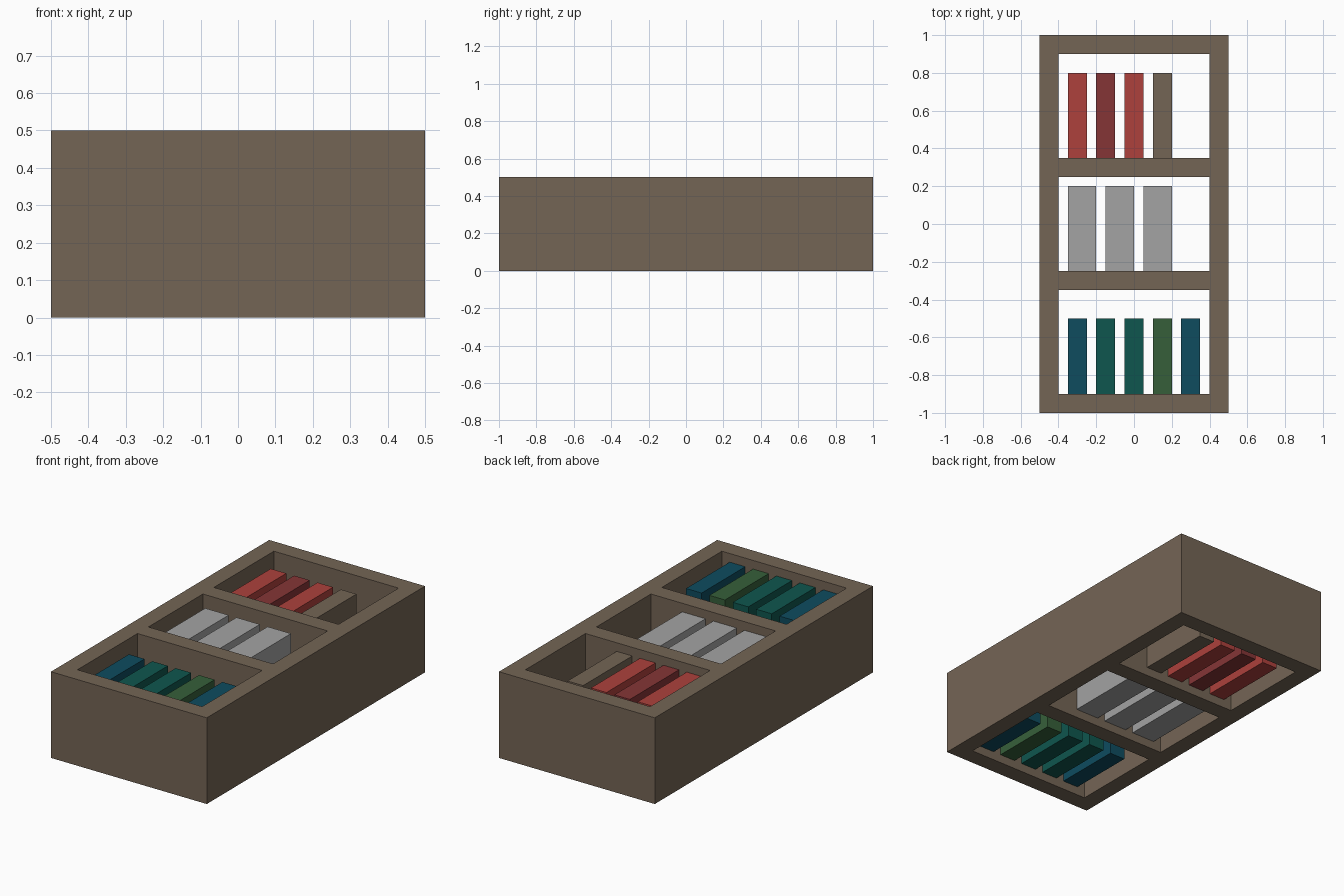
import bpy, bmesh

if "Cube" in bpy.data.objects:
    bpy.data.objects.remove(bpy.data.objects["Cube"])


def material(name, rgb):
    # sRGB 0-255 to linear diffuse colour
    lin = [((c / 255 + 0.055) / 1.055) ** 2.4 if c > 10 else c / 255 / 12.92 for c in rgb]
    m = bpy.data.materials.new(name)
    m.diffuse_color = (*lin, 1)
    m.use_nodes = True
    m.node_tree.nodes["Principled BSDF"].inputs["Base Color"].default_value = m.diffuse_color
    return m


brown = material("brown wood", (116, 101, 85))
red = material("red", (173, 65, 60))
maroon = material("dark red", (133, 53, 54))
grey = material("grey", (163, 163, 163))
blue = material("deep blue", (14, 76, 95))
teal = material("teal", (15, 86, 78))
green = material("green", (54, 95, 58))


def add_object(name, bm, mat):
    bmesh.ops.recalc_face_normals(bm, faces=bm.faces[:])
    me = bpy.data.meshes.new(name)
    bm.to_mesh(me)
    bm.free()
    me.materials.append(mat)
    ob = bpy.data.objects.new(name, me)
    bpy.context.collection.objects.link(ob)
    return ob


def box(name, x0, x1, y0, y1, z0, z1, mat):
    bm = bmesh.new()
    bmesh.ops.create_cube(bm, size=1)
    for v in bm.verts:
        v.co = (x1 if v.co.x > 0 else x0, y1 if v.co.y > 0 else y0, z1 if v.co.z > 0 else z0)
    add_object(name, bm, mat)


# Frame: a grid of cells, leaving the three open compartments, extruded upward
xs = [-0.5, -0.4, 0.4, 0.5]
ys = [-1, -0.9, -0.35, -0.25, 0.25, 0.35, 0.9, 1]
bm = bmesh.new()
grid = [[bm.verts.new((x, y, 0)) for y in ys] for x in xs]
for i in range(3):
    for j in range(7):
        if i == 1 and j % 2 == 1:
            continue
        bm.faces.new((grid[i][j], grid[i + 1][j], grid[i + 1][j + 1], grid[i][j + 1]))
ext = bmesh.ops.extrude_face_region(bm, geom=bm.faces[:], use_keep_orig=True)
top = [g for g in ext["geom"] if isinstance(g, bmesh.types.BMVert)]
bmesh.ops.translate(bm, verts=top, vec=(0, 0, 0.5))
add_object("shelf_frame", bm, brown)

# Books: shelf name, bottom y, top y, width, colours
rows = [
    ("lower_book", -0.9, -0.5, 0.10, [blue, teal, teal, green, blue]),
    ("middle_book", -0.25, 0.2, 0.15, [grey] * 3),
    ("upper_book", 0.35, 0.8, 0.10, [red, maroon, red, brown]),
]
for name, y0, y1, w, colours in rows:
    for k, mat in enumerate(colours):
        x = -0.35 + k * (w + 0.05)
        box(f"{name}_{k + 1}", x, x + w, y0, y1, 0.05, 0.45, mat)
